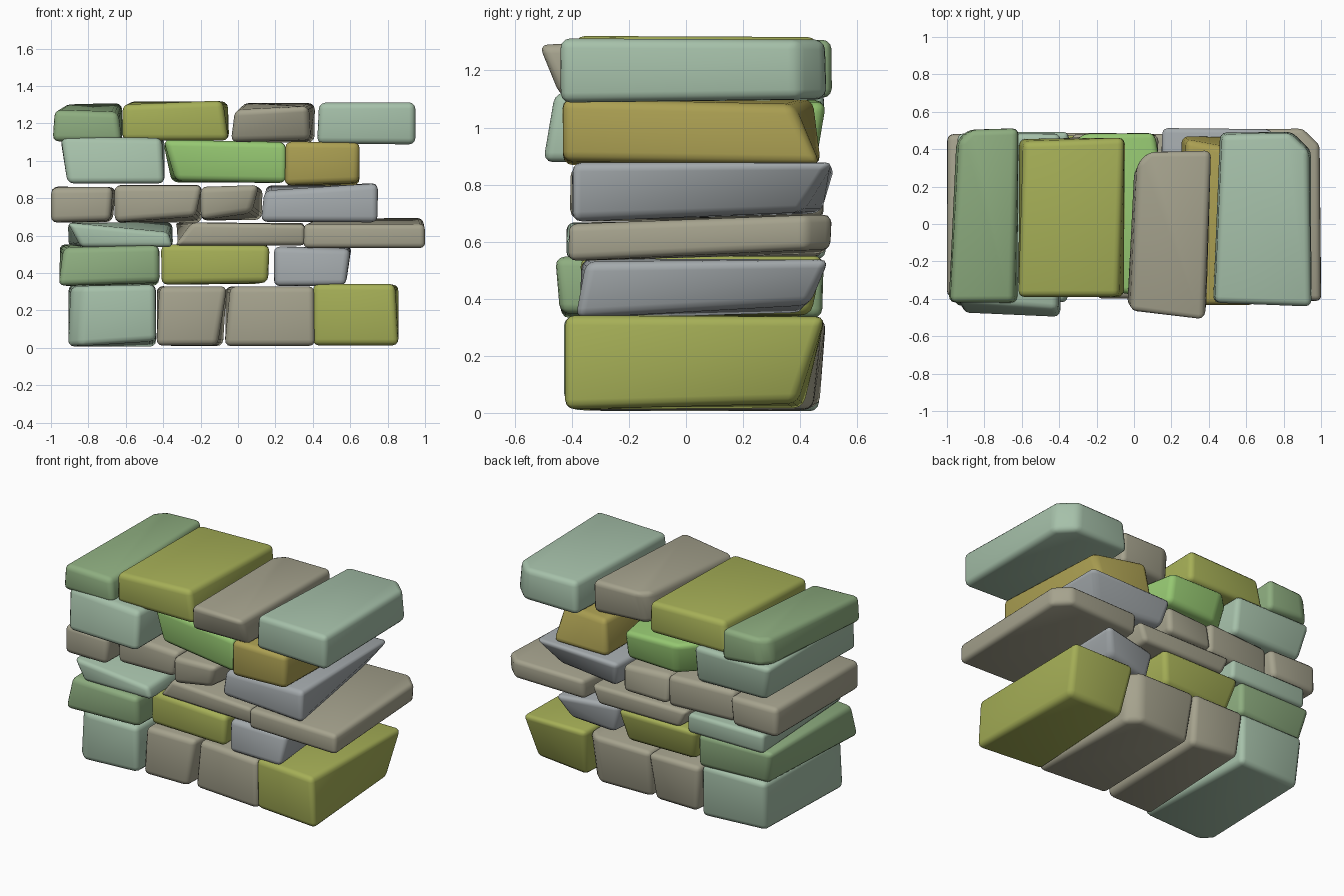
import bpy, bmesh, random
from mathutils import Vector

random.seed(4)


def material(name, rgb):
    m = bpy.data.materials.new(name)
    m.diffuse_color = (*rgb, 1)
    return m


MINT = material("mint", (0.38, 0.53, 0.40))
TAUPE = material("taupe", (0.38, 0.365, 0.27))
OLIVE = material("olive", (0.38, 0.43, 0.095))
MOSS = material("moss", (0.27, 0.42, 0.215))
GREY = material("grey", (0.37, 0.40, 0.415))
GREEN = material("green", (0.30, 0.57, 0.165))
OCHRE = material("ochre", (0.41, 0.35, 0.085))


def stone(name, mat, x, z, y=(-0.42, 0.48), bevel=0.034, chip=(), **shift):
    """Rough rounded block. Shifts move corners: f/b front/back, l/r, d/t down/top.
    chip: pairs of (upright edge, width) that are cut off before rounding."""
    bm = bmesh.new()
    v = {}
    for i, fb in enumerate("fb"):
        for j, lr in enumerate("lr"):
            for k, dt in enumerate("dt"):
                p = Vector((x[j], y[i], z[k]))
                p += Vector(shift.get(fb + lr + dt, (0, 0, 0)))
                p += Vector([random.uniform(-0.003, 0.003) for _ in range(3)])
                v[fb + lr + dt] = bm.verts.new(p)
    for f in ("fld frd frt flt", "bld blt brt brd", "fld flt blt bld",
              "frd brd brt frt", "fld bld brd frd", "flt frt brt blt"):
        bm.faces.new([v[c] for c in f.split()])
    bmesh.ops.recalc_face_normals(bm, faces=bm.faces)
    edges = [(bm.edges.get((v[c + "d"], v[c + "t"])), w) for c, w in chip]
    for e, w in edges:
        bmesh.ops.bevel(bm, geom=[e], offset=w, segments=1, affect='EDGES')
    bmesh.ops.bevel(bm, geom=bm.edges[:], offset=bevel, segments=3,
                    profile=0.5, affect='EDGES', clamp_overlap=True)
    me = bpy.data.meshes.new(name)
    bm.to_mesh(me)
    bm.free()
    me.materials.append(mat)
    ob = bpy.data.objects.new(name, me)
    bpy.context.collection.objects.link(ob)
    for p in me.polygons:
        p.use_smooth = True


# Course 1: large base blocks
stone("base_stone_1", MINT, (-0.91, -0.44), (0.005, 0.34), (-0.43, 0.47),
      chip=[("fl", 0.07)], flt=(0.02, 0.02, -0.01), fld=(0, 0.02, 0),
      frd=(0, 0, 0.03), bld=(0.02, -0.03, 0.01))
stone("base_stone_2", TAUPE, (-0.44, -0.06), (0.01, 0.33), (-0.37, 0.49),
      frd=(-0.05, 0, 0), flt=(0.02, 0, 0), bld=(0.03, -0.02, 0.01),
      brd=(-0.02, -0.05, 0))
stone("base_stone_3", TAUPE, (-0.07, 0.41), (0.01, 0.33), (-0.35, 0.48),
      chip=[("br", 0.07)], flt=(0.03, 0, 0), bld=(0.02, -0.05, 0),
      brd=(-0.02, -0.03, 0), frd=(0, -0.04, 0), frt=(0, -0.04, 0))
stone("base_stone_4", OLIVE, (0.40, 0.86), (0.015, 0.34), (-0.43, 0.49),
      frt=(-0.02, 0, 0), fld=(0, 0.05, 0), flt=(0, 0.04, 0),
      brd=(-0.04, -0.10, 0.02), bld=(0.04, -0.08, 0))

# Course 2
stone("second_stone_1", MOSS, (-0.96, -0.42), (0.33, 0.55), (-0.46, 0.48),
      flt=(0.03, 0.05, -0.01), fld=(0, 0.02, 0), frd=(0, 0.02, 0.02),
      bld=(0.05, -0.04, 0))
stone("second_stone_2", OLIVE, (-0.41, 0.17), (0.34, 0.55), (-0.37, 0.48),
      flt=(0, 0.04, 0), fld=(0, 0.04, 0), frd=(-0.01, 0, 0.01),
      bld=(0.05, -0.06, 0), brd=(-0.05, -0.04, 0))
stone("second_stone_3", GREY, (0.19, 0.62), (0.33, 0.54), (-0.39, 0.51),
      flt=(0, 0.02, 0), fld=(0, 0.02, 0), frt=(-0.02, 0.04, -0.01),
      frd=(-0.04, 0, 0), brd=(-0.08, -0.08, 0.05), bld=(0.05, -0.10, 0.02),
      blt=(0, -0.10, 0))

# Course 3: thin slabs
stone("third_stone_1", MINT, (-0.91, -0.35), (0.54, 0.67), (-0.42, 0.49), 0.026,
      fld=(0.07, 0, 0), frt=(-0.02, 0, -0.05))
stone("third_stone_2", TAUPE, (-0.34, 0.36), (0.55, 0.67), (-0.37, 0.48), 0.026,
      flt=(0.10, 0.02, 0), fld=(0, 0.03, 0), frt=(0, -0.02, -0.01),
      bld=(0.06, 0, 0), brd=(-0.05, 0, 0))
stone("third_stone_3", TAUPE, (0.35, 1.0), (0.53, 0.66), (-0.41, 0.51), 0.028,
      chip=[("br", 0.09)], flt=(0, 0.02, 0), fld=(0, 0.02, 0),
      brt=(-0.01, 0, 0.04), brd=(-0.01, 0, 0.045), blt=(0.05, 0, 0.03),
      bld=(0.05, -0.02, 0.03))

# Course 4
stone("fourth_stone_1", TAUPE, (-1.0, -0.67), (0.67, 0.86), (-0.41, 0.48),
      flt=(0, 0.02, 0), fld=(0, 0.02, 0), frd=(-0.01, 0, 0.01), brt=(0.02, 0, 0))
stone("fourth_stone_2", TAUPE, (-0.66, -0.19), (0.67, 0.87), (-0.36, 0.47),
      flt=(0, 0.04, 0), fld=(0, 0.04, 0), frd=(-0.04, 0, 0.03), blt=(0, -0.03, 0),
      bld=(0, -0.03, 0))
stone("fourth_stone_3", TAUPE, (-0.20, 0.13), (0.68, 0.86), (-0.40, 0.48),
      frd=(-0.06, 0.02, 0.04), frt=(-0.02, 0, 0.01), blt=(0, -0.03, 0))
stone("fourth_stone_4", GREY, (0.12, 0.75), (0.67, 0.88), (-0.40, 0.52),
      flt=(0.02, 0.06, -0.04), fld=(0, 0.05, 0), brd=(-0.12, -0.12, 0.03),
      bld=(0.06, -0.04, 0.03), blt=(0.02, 0, -0.01))

# Course 5
stone("fifth_stone_1", MINT, (-0.95, -0.39), (0.88, 1.12), (-0.50, 0.49),
      fld=(0.04, 0.02, 0), flt=(0, 0.08, 0.01), frt=(-0.02, 0.04, 0),
      bld=(0.05, -0.04, 0), brd=(0, -0.03, 0))
stone("fifth_stone_2", GREEN, (-0.40, 0.26), (0.88, 1.10), (-0.42, 0.52),
      chip=[("bl", 0.12)], fld=(0.07, 0.10, 0.01), flt=(0, 0.10, 0.01),
      brt=(-0.15, -0.03, -0.01), brd=(-0.15, -0.06, 0.02), blt=(0, -0.03, 0),
      bld=(0.04, -0.06, 0))
stone("fifth_stone_3", OCHRE, (0.25, 0.65), (0.87, 1.10), (-0.43, 0.47),
      brt=(-0.02, -0.10, -0.02), blt=(0.03, -0.02, 0), frd=(0, 0, 0.01))

# Course 6: top blocks
stone("top_stone_1", MOSS, (-0.99, -0.62), (1.10, 1.31), (-0.42, 0.51),
      chip=[("bl", 0.06)], flt=(0.01, 0, -0.04), frt=(-0.02, 0, -0.05),
      blt=(0.06, -0.01, -0.01), bld=(0.04, -0.01, 0.03))
stone("top_stone_2", OLIVE, (-0.62, -0.05), (1.11, 1.32), (-0.39, 0.46),
      flt=(0, 0, -0.02), blt=(0.03, -0.02, 0), frt=(-0.03, 0, 0))
stone("top_stone_3", TAUPE, (-0.04, 0.41), (1.10, 1.31), (-0.50, 0.39),
      chip=[("bl", 0.06)], flt=(0.02, 0.03, -0.04), fld=(0, 0.07, 0),
      frt=(-0.03, -0.02, -0.02), frd=(-0.02, 0.06, 0.01), blt=(0.06, 0, 0),
      bld=(0.04, -0.05, 0))
stone("top_stone_4", MINT, (0.42, 0.95), (1.09, 1.31), (-0.44, 0.49),
      chip=[("br", 0.10)], flt=(0.01, 0.02, 0), fld=(0, 0.02, 0),
      blt=(0.05, -0.01, 0), brt=(-0.02, 0, 0), brd=(0, 0, 0.01),
      bld=(0.04, 0, 0.01))
